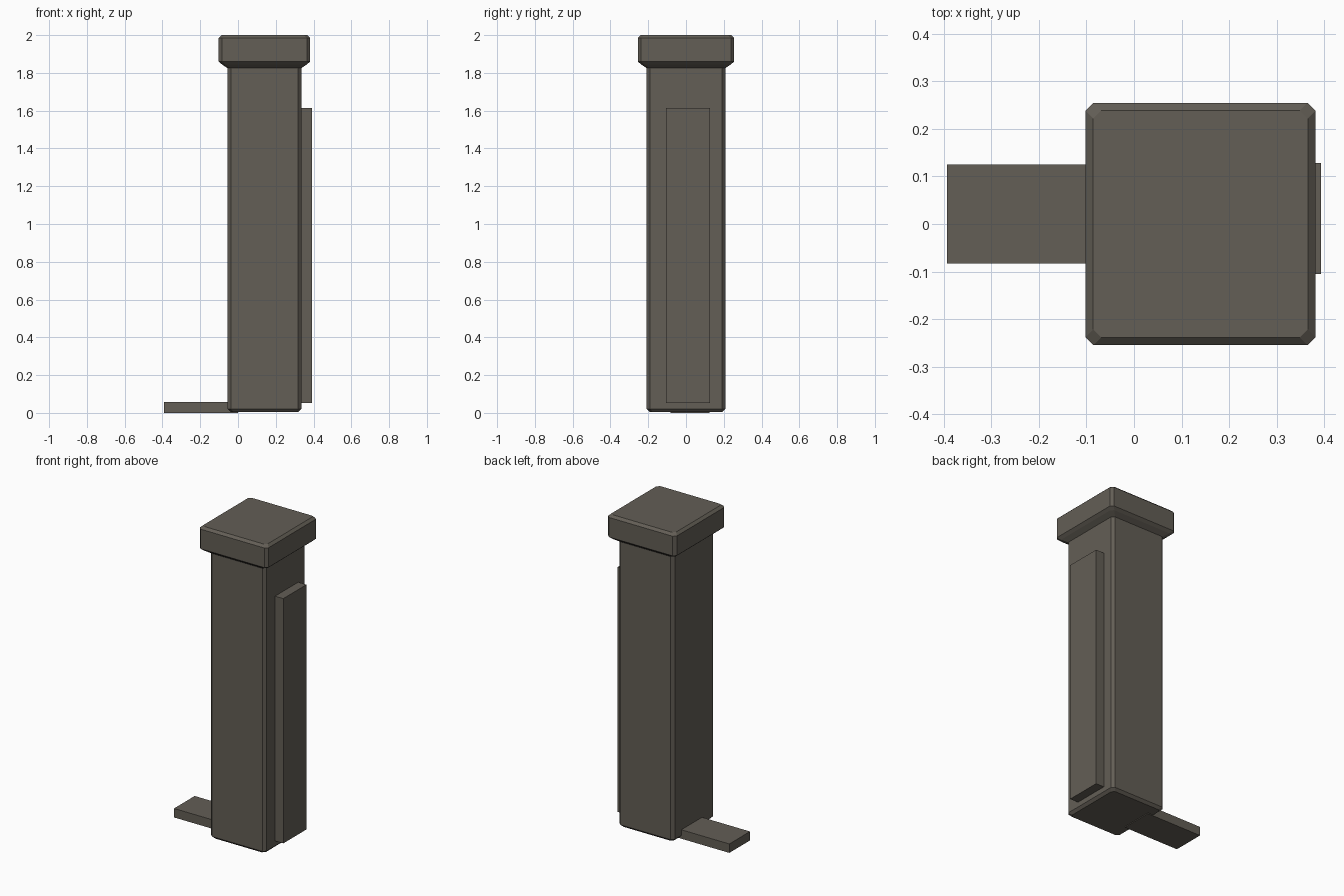
import bpy
import bmesh

cube = bpy.data.objects.get("Cube")
if cube:
    bpy.data.objects.remove(cube, do_unlink=True)

# Single weathered stone colour
stone = bpy.data.materials.new("warm grey stone")
colour = (0.125, 0.112, 0.092, 1.0)
stone.diffuse_color = colour
stone.use_nodes = True
stone.node_tree.nodes["Principled BSDF"].inputs["Base Color"].default_value = colour


def finish(name, bm):
    bmesh.ops.recalc_face_normals(bm, faces=bm.faces)
    mesh = bpy.data.meshes.new(name)
    bm.to_mesh(mesh)
    bm.free()
    mesh.materials.append(stone)
    obj = bpy.data.objects.new(name, mesh)
    bpy.context.collection.objects.link(obj)
    return obj


def box(name, x, y, z):
    """Box from (min, max) ranges."""
    bm = bmesh.new()
    bmesh.ops.create_cube(bm, size=1)
    for v in bm.verts:
        v.co = [(r[0] + r[1]) / 2 + c * (r[1] - r[0]) for c, r in zip(v.co, (x, y, z))]
    return finish(name, bm)


def chamfered_loft(name, centre_x, half_x, half_y, cut, profile):
    """Stack of corner-cut rectangles; profile holds (outward offset, z)."""
    bm = bmesh.new()
    rings = []
    for offset, z in profile:
        a, b = half_x + offset, half_y + offset
        outline = []
        for sx, sy in ((1, 1), (-1, 1), (-1, -1), (1, -1)):
            pair = [(sx * a, sy * (b - cut)), (sx * (a - cut), sy * b)]
            outline += pair if sx * sy > 0 else pair[::-1]
        rings.append([bm.verts.new((centre_x + px, py, z)) for px, py in outline])
    for low, high in zip(rings, rings[1:]):
        for i in range(len(low)):
            j = (i + 1) % len(low)
            bm.faces.new((low[i], low[j], high[j], high[i]))
    bm.faces.new(rings[0][::-1])
    bm.faces.new(rings[-1])
    return finish(name, bm)


# Square post with a flared neck and wider chamfered cap
chamfered_loft("post_and_cap", 0.14, 0.195, 0.208, 0.017, [
    (-0.016, 0.005), (0, 0.021), (0, 1.825), (0.03, 1.845),
    (0.047, 1.86), (0.047, 1.985), (0.031, 2.0)])

# Raised panel on the left side
box("side_panel", (0.3, 0.393), (-0.105, 0.128), (0.053, 1.613))

# Low flat tongue at the foot
box("foot_slab", (-0.393, 0.0), (-0.083, 0.125), (0, 0.057))
